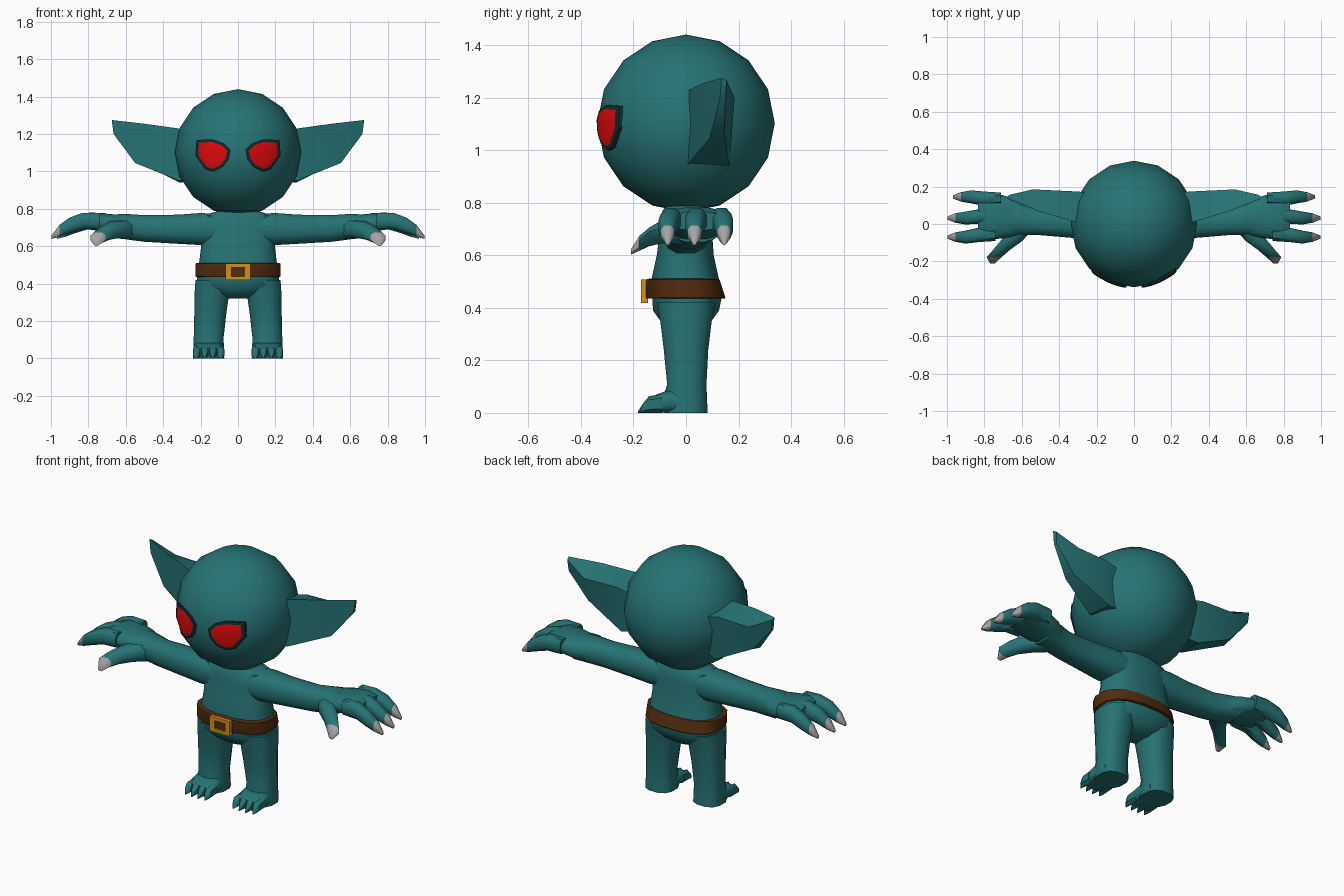
import bpy, bmesh, math
from mathutils import Vector

if "Cube" in bpy.data.objects:
    bpy.data.objects.remove(bpy.data.objects["Cube"])


def material(name, rgb):
    m = bpy.data.materials.new(name)
    m.diffuse_color = (*rgb, 1)
    m.use_nodes = True
    m.node_tree.nodes["Principled BSDF"].inputs["Base Color"].default_value = m.diffuse_color
    return m


SKIN = material("teal_skin", (0.02, 0.17, 0.175))
RIM = material("dark_eye_rim", (0.004, 0.025, 0.03))
RED = material("red_eye", (0.75, 0.003, 0.004))
LEATHER = material("brown_leather", (0.085, 0.026, 0.005))
GOLD = material("gold_buckle", (0.68, 0.28, 0.008))
CLAW = material("grey_claw", (0.38, 0.37, 0.37))


def finish(bm, name, mats, mirror=False, angle=50):
    bmesh.ops.recalc_face_normals(bm, faces=bm.faces)
    me = bpy.data.meshes.new(name)
    bm.to_mesh(me)
    bm.free()
    ob = bpy.data.objects.new(name, me)
    bpy.context.collection.objects.link(ob)
    for m in mats:
        me.materials.append(m)
    if mirror:
        ob.modifiers.new("mirror", 'MIRROR').use_clip = False
    bpy.ops.object.select_all(action='DESELECT')
    ob.select_set(True)
    bpy.context.view_layer.objects.active = ob
    bpy.ops.object.shade_smooth_by_angle(angle=math.radians(angle))
    return ob


def skin_rings(bm, rings):
    """Bridge equal-length rings of points and cap both ends."""
    vs = [[bm.verts.new(p) for p in r] for r in rings]
    n = len(vs[0])
    for a, b in zip(vs, vs[1:]):
        for i in range(n):
            j = (i + 1) % n
            bm.faces.new((a[i], a[j], b[j], b[i]))
    bm.faces.new(vs[0])
    bm.faces.new(vs[-1])


def loft(name, axis, sections, n=12, power=0.8, mats=(SKIN,), mirror=False,
         claw=False, angle=50):
    """Sections are (position on axis, centre a, centre b, radius a, radius b)."""
    rings = []
    for t, ca, cb, ra, rb in sections:
        ring = []
        for i in range(n):
            u = 2 * math.pi * (i + 0.5) / n
            c, s = math.cos(u), math.sin(u)
            a = ca + ra * math.copysign(abs(c) ** power, c)
            b = cb + rb * math.copysign(abs(s) ** power, s)
            ring.append({'x': (t, a, b), 'y': (a, t, b), 'z': (a, b, t)}[axis])
        rings.append(ring)
    bm = bmesh.new()
    skin_rings(bm, rings)
    if claw:  # last segment and its cap
        bm.faces.ensure_lookup_table()
        for f in bm.faces[-(n + 2):]:
            f.material_index = 1
        bm.faces[-2].material_index = 0
    return finish(bm, name, mats, mirror, angle)


# Head
HEAD = Vector((0, 0, 1.102))
bm = bmesh.new()
bmesh.ops.create_uvsphere(bm, u_segments=16, v_segments=8, radius=0.338)
bmesh.ops.translate(bm, verts=bm.verts, vec=HEAD)
finish(bm, "head", [SKIN])

# Eyes: thin domed plates with a dark rim
OUTLINE = [(.04, 1.115), (.075, 1.15), (.135, 1.172), (.222, 1.168), (.228, 1.085),
           (.175, 1.01), (.13, .998), (.08, 1.025), (.05, 1.065)]
mid = Vector((.143, 1.09))


def on_head(p, r):
    x, z = p.x, p.y - HEAD.z
    return Vector((x, -math.sqrt(r * r - x * x - z * z), p.y))


bm = bmesh.new()
rings = []
for k, r in ((1, .334), (1, .343), (.82, .344), (.45, .343)):
    rings.append([on_head(mid + (Vector(p) - mid) * k, r) for p in OUTLINE])
skin_rings(bm, rings)
bm.faces.ensure_lookup_table()
n = len(OUTLINE)
for i, f in enumerate(bm.faces):
    f.material_index = 1 if 2 * n <= i < 3 * n or i == 3 * n + 1 else 0
finish(bm, "eyes", [RIM, RED], mirror=True, angle=30)

# Ears: front-bottom, back-bottom, back-top, front-top of each slice
bm = bmesh.new()
skin_rings(bm, [
    [(.25, .0, .97), (.25, .15, .95), (.25, .17, 1.18), (.25, .0, 1.2)],
    [(.315, .01, .95), (.31, .165, .94), (.33, .175, 1.2), (.32, .012, 1.23)],
    [(.55, .09, 1.045), (.54, .145, 1.055), (.54, .185, 1.2), (.50, .065, 1.255)],
    [(.665, .13, 1.2), (.665, .15, 1.2), (.67, .155, 1.265), (.675, .135, 1.275)]])
finish(bm, "ears", [SKIN], mirror=True, angle=35)

# Torso and pelvis
loft("torso", 'z', [
    (.32, 0, 0, .07, .06), (.345, 0, 0, .15, .095), (.39, 0, 0, .222, .128),
    (.45, 0, .005, .222, .135), (.52, 0, -.003, .21, .128), (.60, 0, -.003, .2, .11),
    (.70, 0, 0, .2, .1), (.765, 0, 0, .19, .093), (.785, 0, 0, .12, .08),
    (.81, 0, 0, .10, .07)], n=16)

# Belt and buckle
loft("belt", 'z', [(.435, 0, -.002, .226, .152), (.44, 0, -.002, .232, .154),
                   (.508, 0, -.012, .232, .142), (.511, 0, -.012, .215, .13)],
     n=16, mats=(LEATHER,), angle=35)
bm = bmesh.new()
rings = []
for y, hx, hz in ((-.145, .066, .044), (-.172, .066, .044),
                  (-.172, .034, .024), (-.145, .034, .024)):
    rings.append([(sx * hx, y, .463 + sz * hz)
                  for sx, sz in ((-1, -1), (1, -1), (1, 1), (-1, 1))])
vs = [[bm.verts.new(p) for p in r] for r in rings]
for k in range(4):
    a, b = vs[k], vs[(k + 1) % 4]
    for i in range(4):
        bm.faces.new((a[i], a[(i + 1) % 4], b[(i + 1) % 4], b[i]))
finish(bm, "belt_buckle", [GOLD], angle=30)
bm = bmesh.new()
bmesh.ops.create_cube(bm, size=1)
for v in bm.verts:
    v.co = Vector((v.co.x * .07, v.co.y * .008 - .157, v.co.z * .05 + .463))
finish(bm, "buckle_centre", [LEATHER], angle=30)

# Legs
loft("legs", 'z', [
    (0, .157, 0, .086, .085), (.06, .157, -.003, .084, .085), (.11, .157, .003, .082, .077),
    (.24, .148, 0, .088, .087), (.345, .14, 0, .095, .1), (.42, .132, 0, .098, .115)],
     mirror=True)

# Feet and toes
loft("feet", 'y', [(.04, .157, .03, .08, .03), (-.06, .157, .045, .083, .045),
                   (-.125, .157, .033, .083, .033), (-.14, .157, .028, .075, .028)],
     power=.6, mirror=True)
for i in range(4):
    x = .092 + i * .043
    out = -.183 + (.006 if i in (0, 3) else 0)
    loft("toe_%d" % (i + 1), 'y', [
        (-.09, x, .036, .02, .036), (-.14, x, .032, .021, .032),
        (-.16, x, .02, .016, .02), (out, x, .003, .004, .003)],
        n=6, mirror=True)

# Arms
loft("arms", 'x', [
    (.10, 0, .69, .09, .085), (.2, 0, .692, .09, .088), (.32, .003, .691, .08, .08),
    (.5, .01, .695, .072, .073), (.6, .025, .705, .085, .07), (.66, .035, .71, .1, .062)],
     mirror=True)

# Palms
loft("palms", 'x', [
    (.56, .02, .70, .07, .06), (.64, .035, .712, .105, .058), (.72, .04, .727, .122, .05),
    (.79, .04, .735, .125, .048), (.835, .04, .73, .115, .035)], mirror=True)

# Fingers with claws
for i, (y, y2, reach) in enumerate(((.135, .145, .97), (.04, .032, 1.0), (-.058, -.07, 1.0))):
    d = reach - 1
    loft("finger_%d" % (i + 1), 'x', [
        (.74 + d, y, .735, .035, .045), (.83 + d, y, .735, .041, .047),
        (.90 + d, y2, .712, .037, .044), (.955 + d, y2, .682, .027, .034),
        (.998 + d, y2, .648, .009, .009)],
        n=8, mats=(SKIN, CLAW), mirror=True, claw=True)

# Thumbs with claws
loft("thumbs", 'y', [
    (.0, .58, .69, .07, .055), (-.09, .655, .69, .062, .047), (-.14, .71, .67, .048, .038),
    (-.178, .748, .645, .042, .03), (-.21, .757, .612, .014, .01)],
    n=8, mats=(SKIN, CLAW), mirror=True, claw=True)
